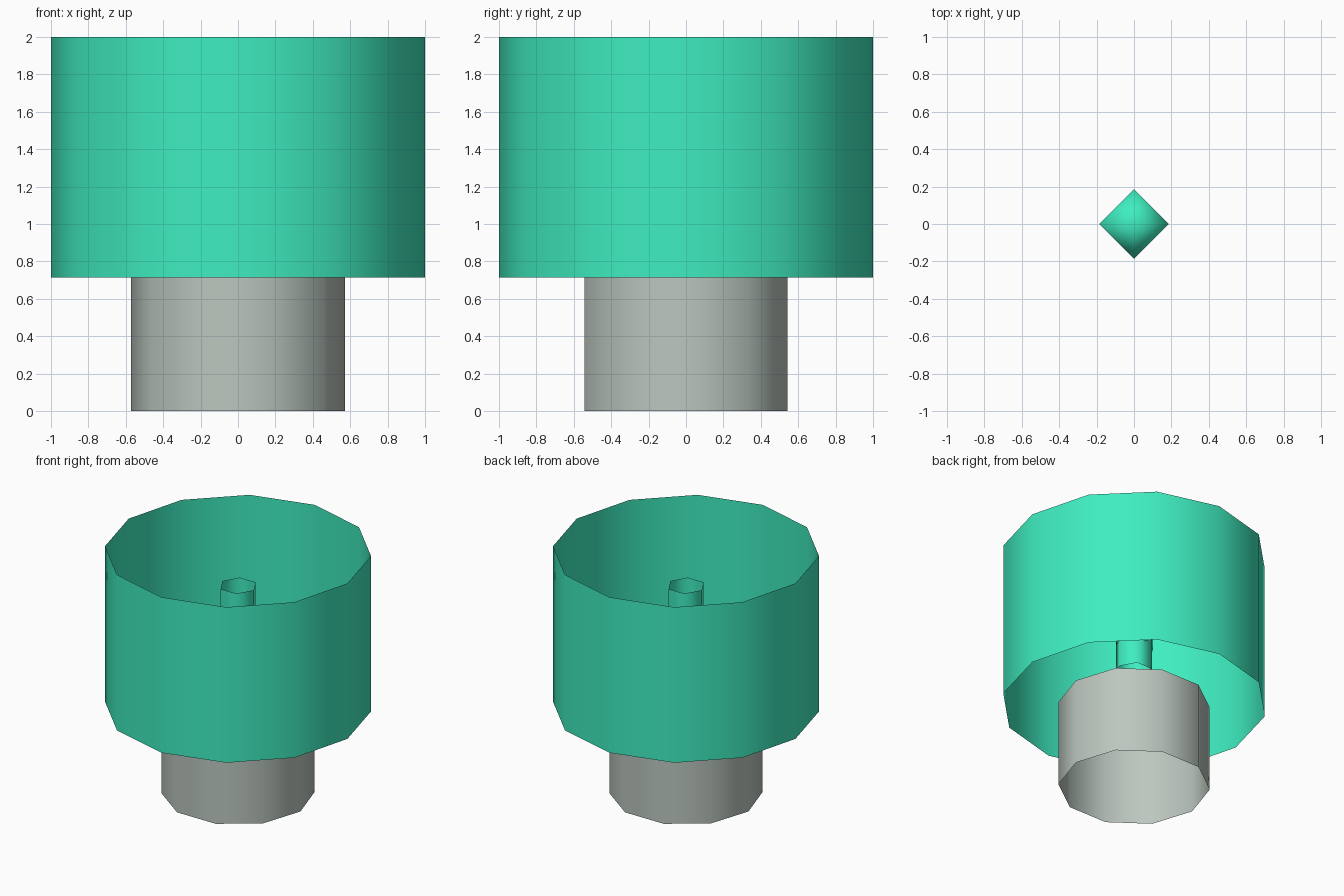
import bpy

if "Cube" in bpy.data.objects:
    bpy.data.objects.remove(bpy.data.objects["Cube"])

U = 2 / 14  # design unit: the shade is 14 units wide


def material(name, rgb):
    mat = bpy.data.materials.new(name)
    mat.diffuse_color = (*rgb, 1)
    mat.use_nodes = True
    mat.node_tree.nodes["Principled BSDF"].inputs["Base Color"].default_value = mat.diffuse_color
    return mat


def finish(name, mat):
    obj = bpy.context.object
    obj.name = name
    obj.data.materials.append(mat)
    for poly in obj.data.polygons:
        poly.use_smooth = True
    return obj


def open_tube(name, sides, radius, height, centre, mat):
    """Thin tube without end caps, with a corner on the x axis."""
    bpy.ops.mesh.primitive_cylinder_add(
        vertices=sides, radius=radius * U, depth=height * U,
        end_fill_type='NOTHING', location=(0, 0, centre * U),
        rotation=(0, 0, 1.5707963))
    return finish(name, mat)


green = material("green", (0.05, 0.85, 0.53))
grey = material("grey", (0.50, 0.57, 0.52))

# Base standing on the ground
open_tube("base", 10, 4, 5, 2.5, grey)

# Wide shade with the narrow core tube at its centre
open_tube("shade", 12, 7, 9, 9.5, green)
open_tube("core_tube", 6, 1, 5, 9.5, green)

# Low-poly ball around the middle of the core tube
bpy.ops.mesh.primitive_uv_sphere_add(
    segments=4, ring_count=2, radius=1.5 * U, location=(0, 0, 9.5 * U))
finish("core_ball", green)
